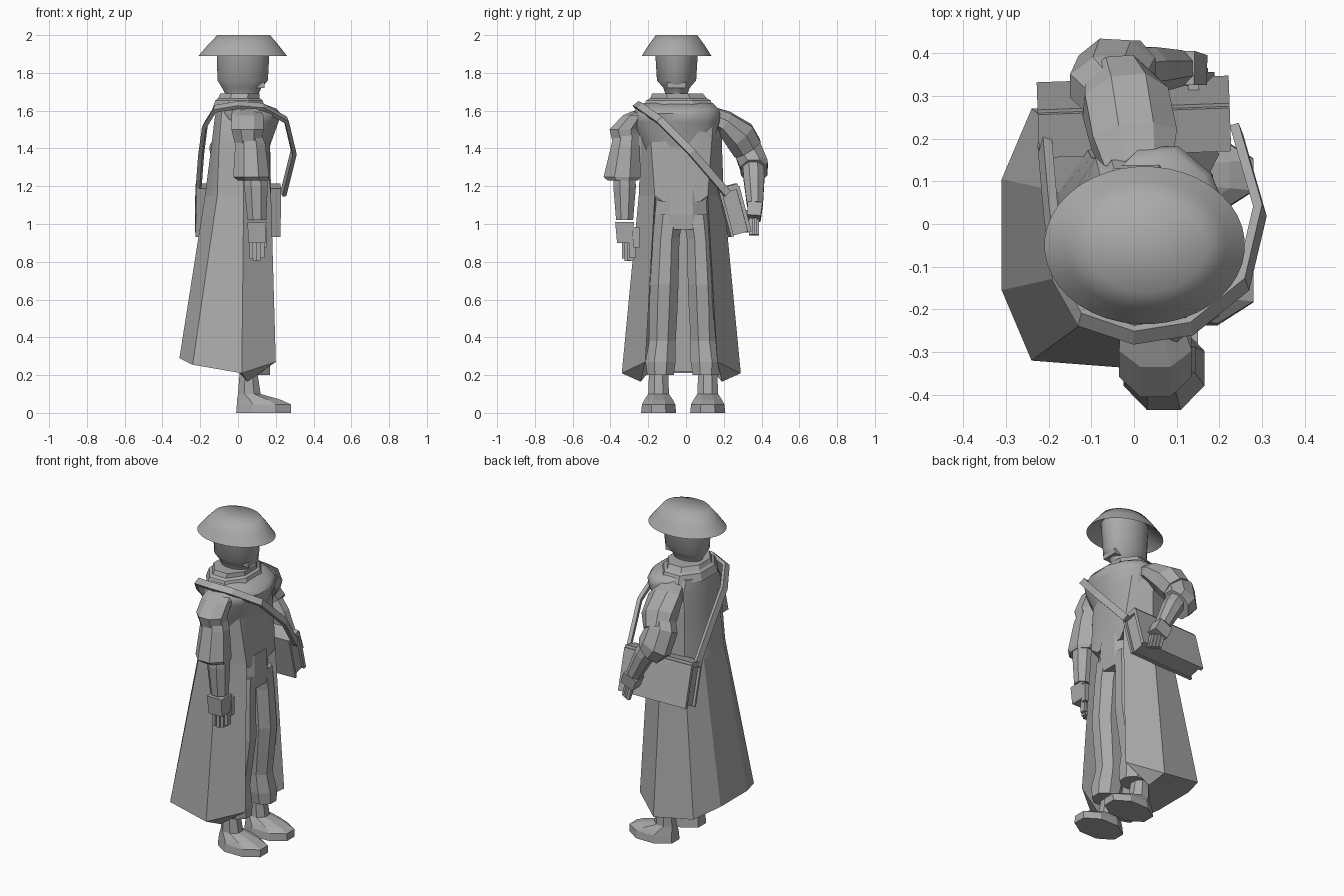
import bpy, bmesh, math
from mathutils import Vector, Matrix

grey = bpy.data.materials.new("plain_grey")
grey.diffuse_color = (0.4, 0.4, 0.4, 1)
CY = -0.025  # middle of the body


def finish(name, bm, smooth=None):
    bmesh.ops.recalc_face_normals(bm, faces=bm.faces)
    me = bpy.data.meshes.new(name)
    bm.to_mesh(me)
    bm.free()
    me.materials.append(grey)
    ob = bpy.data.objects.new(name, me)
    bpy.context.collection.objects.link(ob)
    if smooth:
        bpy.ops.object.select_all(action='DESELECT')
        ob.select_set(True)
        bpy.context.view_layer.objects.active = ob
        bpy.ops.object.shade_smooth_by_angle(angle=math.radians(smooth))
    return ob


def bridge(bm, rings):
    for a, b in zip(rings, rings[1:]):
        for i in range(len(a)):
            j = (i + 1) % len(a)
            bm.faces.new((a[i], a[j], b[j], b[i]))


def tube(name, sections, n=8, follow=False, smooth=None):
    """Loft rings (x, y, z, rx, ry); follow turns each ring along the path."""
    bm = bmesh.new()
    rings = []
    pts = [Vector(s[:3]) for s in sections]
    for k, s in enumerate(sections):
        rot = Matrix.Identity(3)
        if follow:
            d = pts[min(k + 1, len(pts) - 1)] - pts[max(k - 1, 0)]
            rot = Vector((0, 0, -1)).rotation_difference(d).to_matrix()
        ring = []
        for i in range(n):
            a = 2 * math.pi * (i + 0.5) / n
            v = Vector((s[3] * math.cos(a), s[4] * math.sin(a), 0))
            if n <= 8:
                v /= math.cos(math.pi / n)
            ring.append(bm.verts.new(pts[k] + rot @ v))
        rings.append(ring)
    bridge(bm, rings)
    bm.faces.new(rings[0])
    bm.faces.new(rings[-1])
    return finish(name, bm, smooth)


def box(name, loc, size, rot=Matrix.Identity(4)):
    bm = bmesh.new()
    bmesh.ops.create_cube(bm, size=1)
    bm.transform(Matrix.Translation(loc) @ rot @ Matrix.Diagonal((*size, 1)))
    return finish(name, bm)


# hat, head, neck and collar
tube("hat", [(.02, -.05, 1.97, .12, .09), (.025, -.05, 1.89, .235, .185),
             (.027, -.05, 1.945, .19, .15), (.03, -.05, 2.0, .14, .11)], 40, smooth=60)
tube("head", [(.02, -.05, 1.69, .09, .06), (.02, -.05, 1.72, .105, .07), (.025, -.05, 1.76, .135, .105),
              (.027, -.05, 1.95, .143, .117)], 20, smooth=40)
box("chin", (.115, -.05, 1.735), (.05, .1, .03))
tube("neck", [(.02, -.05, 1.55, .08, .07), (.02, -.05, 1.7, .08, .06)], 10)
tube("collar", [(.005, -.04, 1.61, .14, .19), (.005, -.04, 1.655, .125, .17),
                (.005, -.04, 1.665, .11, .15), (.01, -.045, 1.69, .105, .135)], 8)

# shoulder mantle blending into the chest
tube("mantle", [(.06, -.04, 1.28, .1, .13), (.06, -.04, 1.42, .115, .19), (.065, -.05, 1.54, .155, .235),
                (.06, -.05, 1.585, .17, .24), (.05, -.045, 1.61, .16, .225),
                (.01, -.04, 1.64, .12, .19)], 12, smooth=50)


def mirrored(half):
    return ([(x, CY - d, z) for x, d, z in half]
            + [(x, CY + d, z) for x, d, z in reversed(half)])


# long coat skirt with a deep front recess and a closed underside
# half outline (x, distance from middle, z): recess wall, lip, front edge, side, back
skirt = [
    [(0, .17, .22), (.05, .215, .165), (.20, .19, .27), (.02, .315, .21), (-.24, .295, .255), (-.31, .13, .29)],
    [(.04, .1, 1.05), (.08, .125, 1.08), (.175, .14, 1.15), (.03, .225, 1.15), (-.11, .2, 1.15),
     (-.175, .1, 1.15)]]
bm = bmesh.new()
rows = [[bm.verts.new(p) for p in mirrored(h)] for h in skirt]
bridge(bm, rows)
low = rows[0]
for a, b, c, d in ((3, 4, 7, 8), (4, 5, 6, 7), (0, 3, 8, 11)):  # underside across the hem
    bm.faces.new((low[a], low[b], low[c], low[d]))
for a, b, c, d in ((0, 1, 2, 3), (11, 10, 9, 8)):
    bm.faces.new((low[a], low[b], low[d]))
    bm.faces.new((low[b], low[c], low[d]))
finish("coat_skirt", bm)

# closed upper coat
upper = [
    [(.165, .1, 1.12), (.175, .14, 1.15), (.03, .225, 1.15), (-.11, .2, 1.15), (-.175, .1, 1.15)],
    [(.17, .09, 1.42), (.145, .16, 1.42), (.02, .215, 1.42), (-.1, .18, 1.42), (-.14, .1, 1.42)],
    [(.18, .09, 1.55), (.13, .17, 1.55), (.01, .22, 1.55), (-.09, .18, 1.55), (-.125, .09, 1.55)],
    [(.11, .08, 1.64), (.08, .13, 1.64), (0, .17, 1.63), (-.08, .14, 1.63), (-.11, .08, 1.63)]]
bm = bmesh.new()
rows = [[bm.verts.new(p) for p in mirrored(h)] for h in upper]
bridge(bm, rows)
bm.faces.new(rows[-1])
bm.faces.new(rows[0])
finish("coat_upper", bm, 35)

# tunic waist below the chest
tube("waist", [(.08, CY, .97, .09, .145), (.08, CY, 1.05, .095, .15), (.075, CY, 1.18, .095, .14)], 8)

# legs and shoes
for side, s in (("right", -1), ("left", 1)):
    y = -.015
    tube(side + "_trouser_leg", [
        (.09, y + s * .12, .2, .08, .07), (.085, y + s * .12, .27, .085, .08),
        (.075, y + s * .11, .38, .075, .07), (.09, y + s * .105, .55, .08, .075),
        (.1, y + s * .1, .68, .085, .075), (.085, y + s * .09, .92, .09, .07),
        (.075, y + s * .075, 1.05, .095, .075)], 8)
    tube(side + "_shoe", [
        (.135, y + s * .13, 0, .145, .093), (.137, y + s * .13, .045, .143, .088),
        (.11, y + s * .13, .07, .115, .075), (.06, y + s * .13, .1, .06, .055),
        (.055, y + s * .13, .23, .045, .05)], 8)

# right arm hanging down
tube("right_shoulder_cap", [(.04, -.2, 1.61, .07, .05), (.05, -.27, 1.575, .085, .065),
                            (.05, -.325, 1.5, .085, .08), (.055, -.315, 1.42, .07, .07)], 8)
tube("right_sleeve", [(.055, -.31, 1.5, .065, .065), (.065, -.32, 1.42, .08, .075),
                      (.07, -.338, 1.25, .095, .098), (.08, -.335, 1.23, .08, .08)], 8)
tube("right_forearm", [(.095, -.325, 1.26, .06, .055), (.095, -.325, 1.2, .062, .06),
                       (.1, -.325, 1.02, .05, .045)], 8)
tube("right_palm", [(.1, -.325, 1.01, .05, .05), (.1, -.325, .9, .045, .04)], 4)
for i in range(4):
    box("right_finger", (.07 + i * .02, -.32 + .012 * i, .85 + abs(i - 1.4) * .012), (.02, .035, .1))
box("right_thumb", (.135, -.262, .93), (.03, .03, .11))

# left arm bent over the bag
tube("left_shoulder_cap", [(.01, .13, 1.57, .08, .05), (0, .2, 1.54, .1, .06),
                           (-.02, .285, 1.465, .1, .085), (-.04, .325, 1.40, .08, .08)], 8, True)
tube("left_sleeve", [(-.03, .28, 1.47, .07, .07), (-.06, .325, 1.40, .09, .075),
                     (-.04, .36, 1.31, .095, .075), (-.01, .36, 1.28, .085, .07)], 8, True)
tube("left_forearm", [(-.02, .355, 1.32, .055, .055), (.03, .36, 1.24, .055, .055),
                      (.1, .365, 1.1, .042, .042)], 8, True)
tube("left_palm", [(.1, .365, 1.1, .045, .04), (.13, .36, 1.03, .045, .035)], 4, True)
for i in range(4):
    box("left_finger", (.12 + i * .016, .375 - .01 * i, .985), (.02, .022, .09),
        Matrix.Rotation(-.25, 4, 'Y'))
box("left_thumb", (.14, .315, 1.03), (.025, .025, .09))

# shoulder bag hung with a tilt
tilt = Matrix.Rotation(math.radians(2), 4, 'Z') @ Matrix.Rotation(math.radians(15), 4, 'X')
centre = Vector((0, .247, 1.075))
for part, off, size in (("bag_body", (0, 0, -.005), (.42, .085, .25)),
                        ("bag_lid", (0, 0, .115), (.45, .105, .03)),
                        ("bag_outer_panel", (0, .05, -.01), (.45, .02, .25)),
                        ("bag_inner_panel", (0, -.045, -.01), (.45, .015, .25))):
    box(part, centre + tilt.to_3x3() @ Vector(off), size, tilt)

# bag strap: flat band looping from the bag over the right shoulder
path = [(.24, .22, 1.16), (.295, .03, 1.38), (.255, -.14, 1.55), (.13, -.24, 1.62), (0, -.26, 1.63),
        (-.12, -.22, 1.61), (-.175, -.12, 1.52), (-.195, .03, 1.37), (-.21, .2, 1.17)]
mid = Vector((.02, 0, 1.3))
bm = bmesh.new()
rings = []
for k, p in enumerate(path):
    p = Vector(p)
    d = (Vector(path[min(k + 1, 8)]) - Vector(path[max(k - 1, 0)])).normalized()
    out = p - mid
    out = (out - d * out.dot(d)).normalized()
    wide = d.cross(out)
    rings.append([bm.verts.new(p + out * a * .011 + wide * b * .02)
                  for a, b in ((1, 1), (1, -1), (-1, -1), (-1, 1))])
bridge(bm, rings)
bm.faces.new(rings[0])
bm.faces.new(rings[-1])
finish("bag_strap", bm)
